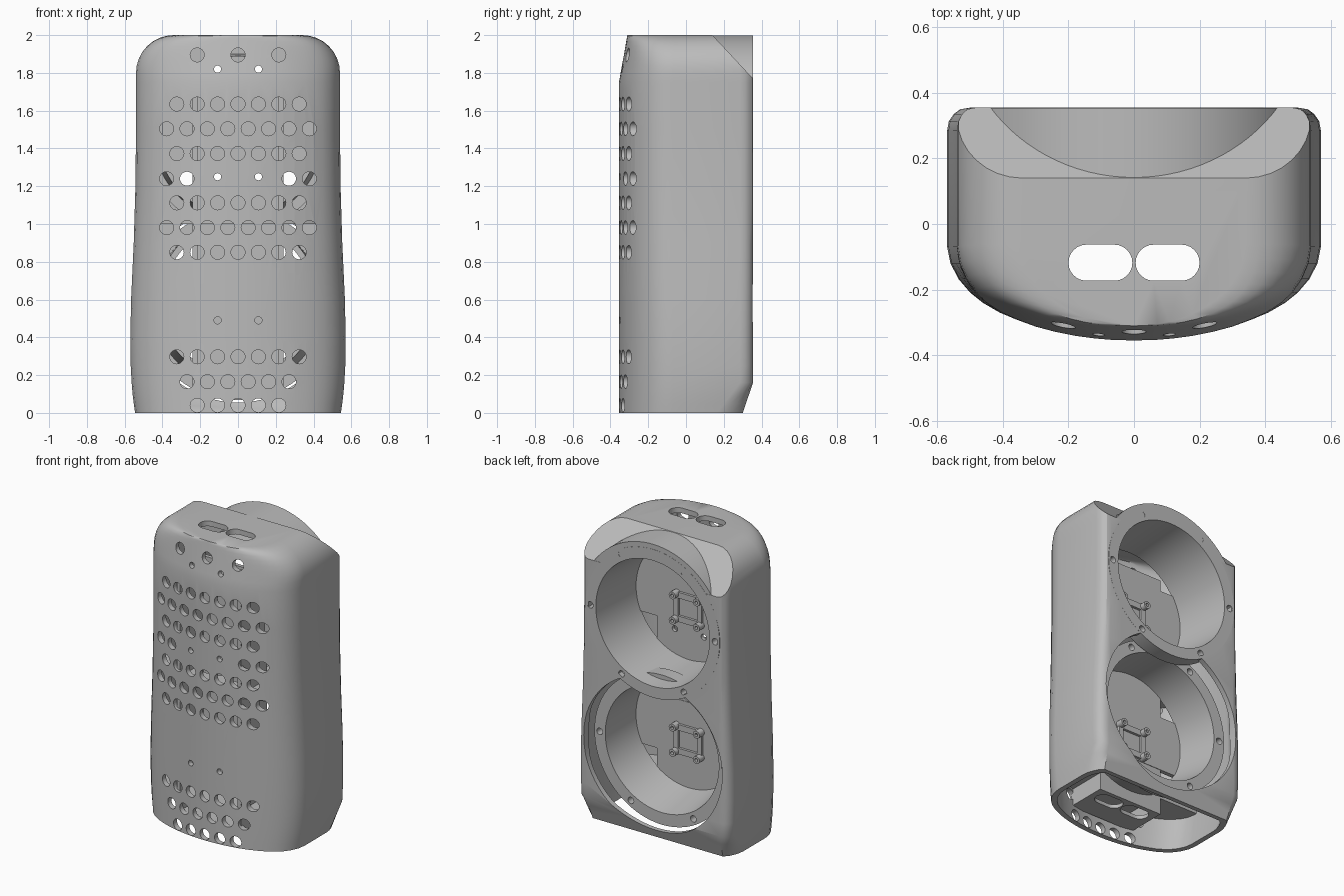
import bpy, bmesh, math
from mathutils import Vector, Matrix

cube = bpy.data.objects.get("Cube")
if cube:
    bpy.data.objects.remove(cube, do_unlink=True)

grey = bpy.data.materials.new("light_grey_plastic")
grey.use_nodes = True
GREY = (0.5, 0.5, 0.5, 1)
grey.diffuse_color = GREY
grey.node_tree.nodes["Principled BSDF"].inputs["Base Color"].default_value = GREY

# Half outline of the cabinet and its half width at each height
OUTLINE = [(0, -.355), (.06, -.354), (.12, -.349), (.18, -.341), (.24, -.329), (.3, -.313),
           (.36, -.291), (.41, -.27), (.46, -.241), (.5, -.209), (.535, -.168), (.56, -.12),
           (.57, -.07), (.57, .285), (.565, .313), (.55, .335), (.53, .35), (.5, .355)]
WIDTHS = [(0, .545), (.05, .552), (.1, .558), (.16, .563), (.25, .568), (.4, .57), (.6, .566),
          (.9, .552), (1.2, .543), (1.5, .54), (1.75, .54)]
TOP_ARC = [(1.8 + .2 * math.sin(a), .34 + .2 * math.cos(a))
           for a in (math.radians(11.25 * i) for i in range(9))]
# Cutting planes: sloped top back edge, bottom back edge
PLANES = [((0, .14, 2), (0, .23, .215)), ((0, .31, 0), (0, .08, -.045))]
UPPER, LOWER = 1.464, .572
INNER_Y = -.04


def finish(name, bm):
    bmesh.ops.recalc_face_normals(bm, faces=bm.faces)
    mesh = bpy.data.meshes.new(name)
    bm.to_mesh(mesh)
    bm.free()
    mesh.materials.append(grey)
    ob = bpy.data.objects.new(name, mesh)
    bpy.context.collection.objects.link(ob)
    return ob


def slice_off(bm, point, normal):
    geom = bm.verts[:] + bm.edges[:] + bm.faces[:]
    bmesh.ops.bisect_plane(bm, geom=geom, plane_co=point, plane_no=normal, clear_outer=True)
    bmesh.ops.holes_fill(bm, edges=[e for e in bm.edges if e.is_boundary], sides=0)


def section(x, y, z, w, inset):
    """Place one outline point: narrow the sides, slant the top front, round the bottom back."""
    narrow = .57 - w
    power = 5 - 4 * min(1, narrow / .23)
    px = (x - narrow * (x / .57) ** power) * (w - inset) / w
    if y < 0:
        y *= 1 - .5 * max(0, z - 1.75)
    elif y > .2:
        y -= min(1, max(0, 1 - z / .16)) * .12 * (x / .57) ** 6
    return px, y * (.355 - inset) / .355


def loft(levels, inset=0):
    """Stack outlines of (height, half width) into a closed solid."""
    bm = bmesh.new()
    rings = []
    for z, w in levels:
        half = [section(x, y, z, w, inset) for x, y in OUTLINE]
        loop = half + [(-x, y) for x, y in reversed(half[1:])]
        rings.append([bm.verts.new((x, y, z)) for x, y in loop])
    for a, b in zip(rings, rings[1:]):
        for i in range(len(a)):
            j = (i + 1) % len(a)
            bm.faces.new((a[i], a[j], b[j], b[i]))
    bm.faces.new(rings[0][::-1])
    bm.faces.new(rings[-1])
    return bm


def add_disc(bm, x, z, y0, y1, r0, r1=None, sides=64, tip=0):
    """Round bar or cone along y; tip lifts its front end."""
    m = Matrix.Translation((x, (y0 + y1) / 2, z)) @ Matrix.Rotation(-math.pi / 2, 4, 'X')
    made = bmesh.ops.create_cone(bm, cap_ends=True, segments=sides, radius1=r0,
                                 radius2=r0 if r1 is None else r1, depth=y1 - y0, matrix=m)
    for v in made["verts"]:
        if v.co.y < (y0 + y1) / 2:
            v.co.z += tip


def disc(name, *args, **kw):
    bm = bmesh.new()
    add_disc(bm, *args, **kw)
    return finish(name, bm)


def box(name, x0, x1, y0, y1, z0, z1):
    bm = bmesh.new()
    m = Matrix.Translation(((x0 + x1) / 2, (y0 + y1) / 2, (z0 + z1) / 2))
    bmesh.ops.create_cube(bm, size=1, matrix=m @ Matrix.Diagonal((x1 - x0, y1 - y0, z1 - z0, 1)))
    return finish(name, bm)


def combine(ob, other, op='DIFFERENCE', keep=False):
    mod = ob.modifiers.new("cut", 'BOOLEAN')
    mod.operation, mod.object, mod.solver = op, other, 'EXACT'
    bpy.context.view_layer.objects.active = ob
    bpy.ops.object.modifier_apply(modifier=mod.name)
    if not keep:
        bpy.data.objects.remove(other, do_unlink=True)


# Hollow cabinet shell, open underneath
WALL = .035
outer = loft(WIDTHS + TOP_ARC)
inner = loft([(-.1, .545)] + [(z * (2 - WALL) / 2, w) for z, w in WIDTHS + TOP_ARC], WALL)
for p, n in PLANES:
    n = Vector(n).normalized()
    slice_off(outer, Vector(p), n)
    slice_off(inner, Vector(p) - n * WALL, n)
shell = finish("cabinet_shell", outer)
combine(shell, finish("cavity", inner))
for c, r in ((UPPER, .48), (LOWER, .517)):
    combine(shell, disc("pocket", 0, c, .13, .5, r, sides=96))

# Rows of vent holes and small screw holes in the front
holes = bmesh.new()
PITCH = .108
ROWS = [(1.895, (-2, 0, 2)), (1.24, (-3.5, -2.5, 2.5, 3.5)), (.04, range(-2, 3)),
        (.165, [i - 2.5 for i in range(6)])]
ROWS += [(z, range(-3, 4)) for z in (1.635, 1.373, 1.112, .85, .297)]
ROWS += [(z, [i - 3.5 for i in range(8)]) for z in (1.504, .981)]
for z, steps in ROWS:
    for s in steps:
        add_disc(holes, s * PITCH, z, -.6, -.15, .037, sides=24)
for z in (1.82, 1.25, .49):
    for s in (-1, 1):
        add_disc(holes, s * PITCH, z, -.6, -.15, .019, sides=16)
combine(shell, finish("vent_cutter", holes))

# Pair of long slots that run from top to bottom
slots = bmesh.new()
for s in (-1, 1):
    arc = [math.radians(15 * i) for i in range(13)]
    pts = [(s * .1025 + .0425 + .055 * math.sin(a), -.118 - .055 * math.cos(a)) for a in arc]
    pts += [(s * .1025 - .0425 - .055 * math.sin(a), -.118 + .055 * math.cos(a)) for a in arc]
    face = slots.faces.new([slots.verts.new((x, y, -.2)) for x, y in pts])
    top = bmesh.ops.extrude_face_region(slots, geom=[face])["geom"]
    bmesh.ops.translate(slots, vec=(0, 0, 2.5), verts=[v for v in top if isinstance(v, bmesh.types.BMVert)])
slot_cutter = finish("slot_cutter", slots)
combine(shell, slot_cutter, keep=True)

# Shelves across the front chamber
for name, z, w in (("bottom_shelf", .215, .565), ("middle_shelf", 1.0, .55)):
    bm = loft([(z, w), (z + .03, w)], .025)
    slice_off(bm, Vector((0, INNER_Y, 0)), Vector((0, 1, 0)))
    shelf = finish(name, bm)
    combine(shelf, slot_cutter, keep=True)

# Central duct with open front and slotted floor
duct = box("central_duct", -.24, .24, -.31, INNER_Y + .005, .1, 1.75)
combine(duct, box("duct_cavity", -.215, .215, -.5, -.06, .125, 1.9))
combine(duct, slot_cutter)
bolts = bmesh.new()
for s in (-1, 1):
    add_disc(bolts, s * PITCH, 1.25, -.2, .1, .02, sides=16)
combine(duct, finish("bolt_cutter", bolts))


def driver_mount(label, c, back, ring_r, tip):
    """Screw ring, tapered cup, inner plate and bracket of one round opening."""
    ring = disc(label + "_ring", 0, c, back - .09, back, ring_r, sides=96)
    combine(ring, disc("tube", 0, c, INNER_Y, back - .05, .425, .45, sides=96, tip=tip), 'UNION')
    combine(ring, disc("cone", 0, c, INNER_Y - .02, back + .01, .393, .425, sides=96, tip=tip))
    screws = bmesh.new()
    for k in range(6):
        a = k * math.pi / 3
        add_disc(screws, .466 * math.cos(a), c + .466 * math.sin(a), back - .06, back + .05, .022, sides=16)
    combine(ring, finish("screw_cutter", screws))
    box(label + "_inner_plate", -.4, .4, INNER_Y - .02, INNER_Y + .008, c - .16, c + .21)
    m = c - .05
    bracket = box(label + "_bracket", -.105, .105, INNER_Y, INNER_Y + .025, m - .1, m + .1)
    combine(bracket, box("window", -.07, .07, -.2, .2, m - .06, m + .06))
    for sx in (-1, 1):
        for sz in (-1, 1):
            boss = disc(label + "_boss", sx * .09, m + sz * .085, INNER_Y, INNER_Y + .06, .025, sides=16)
            combine(boss, disc("bore", sx * .09, m + sz * .085, INNER_Y + .02, .1, .011, sides=12))


driver_mount("upper", UPPER, .3555, .5, 0)
driver_mount("lower", LOWER, .255, .505, .03)

# Rounded hood that carries the upper ring past the sloped edge
bm = bmesh.new()
add_disc(bm, 0, UPPER, .12, .3545, .534, sides=96)
slice_off(bm, Vector((0, 0, 1.74)), Vector((0, 0, -1)))
hood = finish("upper_hood", bm)
combine(hood, disc("hood_cutter", 0, UPPER, 0, .4, .43, sides=96))

# Smooth curved faces, keep hard edges
bpy.ops.object.select_all(action='DESELECT')
for ob in bpy.context.collection.objects:
    if ob.type == 'MESH' and grey.name in ob.data.materials:
        ob.select_set(True)
        bpy.context.view_layer.objects.active = ob
bpy.ops.object.shade_smooth_by_angle()
